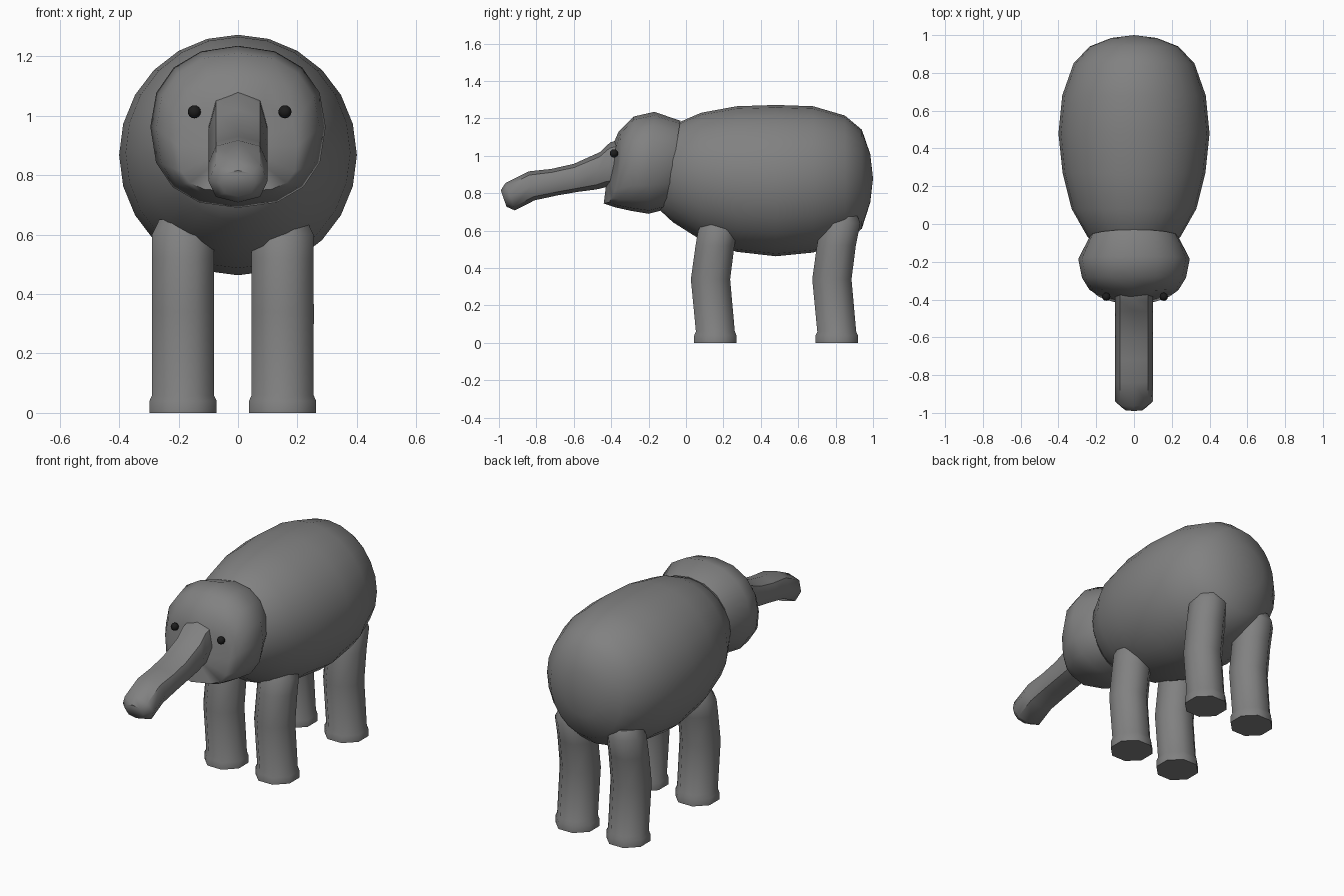
import bpy, bmesh, math
from mathutils import Vector

if "Cube" in bpy.data.objects:
    bpy.data.objects.remove(bpy.data.objects["Cube"])


def material(name, rgb):
    m = bpy.data.materials.new(name)
    m.diffuse_color = (*rgb, 1)
    m.use_nodes = True
    m.node_tree.nodes["Principled BSDF"].inputs["Base Color"].default_value = m.diffuse_color
    return m


GREY = material("grey_hide", (0.22, 0.22, 0.22))
BLACK = material("black_eye", (0.012, 0.012, 0.012))


def finish(bm, name, mat, angle=50):
    bmesh.ops.recalc_face_normals(bm, faces=bm.faces)
    me = bpy.data.meshes.new(name)
    bm.to_mesh(me)
    bm.free()
    me.materials.append(mat)
    ob = bpy.data.objects.new(name, me)
    bpy.context.collection.objects.link(ob)
    bpy.ops.object.select_all(action='DESELECT')
    ob.select_set(True)
    bpy.context.view_layer.objects.active = ob
    bpy.ops.object.shade_smooth_by_angle(angle=math.radians(angle))
    return ob


def loft(name, rings, mat=GREY, start_pole=None, end_pole=None):
    """Skin a list of rings; each end closes with a pole point or a flat cap."""
    bm = bmesh.new()
    vs = [[bm.verts.new(p) for p in r] for r in rings]
    n = len(rings[0])
    for a, b in zip(vs, vs[1:]):
        for i in range(n):
            j = (i + 1) % n
            bm.faces.new((a[i], a[j], b[j], b[i]))
    for ring, pole in ((vs[0], start_pole), (vs[-1], end_pole)):
        if pole:
            p = bm.verts.new(pole)
            for i in range(n):
                bm.faces.new((ring[i], ring[(i + 1) % n], p))
        else:
            bm.faces.new(ring)
    return finish(bm, name, mat)


def spow(v, p):
    return math.copysign(abs(v) ** p, v)


# Body: round rings along y (y, half width, top, bottom)
body = [(-0.14, 0.17, 1.08, 0.71), (-0.07, 0.245, 1.165, 0.645),
        (0.08, 0.33, 1.23, 0.55), (0.27, 0.378, 1.265, 0.487),
        (0.48, 0.40, 1.272, 0.463), (0.68, 0.38, 1.265, 0.483),
        (0.85, 0.32, 1.215, 0.535), (0.94, 0.235, 1.14, 0.61),
        (0.985, 0.12, 1.01, 0.75)]
rings = []
for y, w, zt, zb in body:
    rings.append([Vector((w * math.sin(a), y, (zt + zb) / 2 + (zt - zb) / 2 * math.cos(a)))
                  for a in (math.tau * i / 24 for i in range(24))])
loft("body", rings, start_pole=(0, -0.18, 0.9), end_pole=(0, 1.0, 0.88))

# Head: tilted rings (y top, y bottom, half width, top, bottom, squareness of jaw, side sweep)
head = [(-0.03, -0.105, 0.235, 1.188, 0.715, 0.9, 0),
        (-0.17, -0.20, 0.295, 1.235, 0.69, 0.85, 0),
        (-0.28, -0.29, 0.275, 1.21, 0.705, 0.8, 0),
        (-0.36, -0.38, 0.235, 1.13, 0.725, 0.7, 0.02),
        (-0.395, -0.44, 0.20, 1.05, 0.745, 0.6, 0.05)]
rings = []
for yt, yb, w, zt, zb, jaw, sweep in head:
    ring = []
    for i in range(16):
        a = math.tau * i / 16
        p = 0.9 if math.cos(a) > 0 else jaw
        x = w * spow(math.sin(a), p)
        z = (zt + zb) / 2 + (zt - zb) / 2 * spow(math.cos(a), p)
        y = yb + (yt - yb) * (z - zb) / (zt - zb) + sweep * abs(x) / w
        ring.append(Vector((x, y, z)))
    rings.append(ring)
loft("head", rings, end_pole=(0, -0.42, 0.9))

# Trunk: octagonal tube given by its upper and lower edges (y, z, y, z)
trunk = [(-0.36, 1.085, -0.36, 0.84), (-0.405, 1.072, -0.43, 0.832),
         (-0.46, 1.02, -0.48, 0.82), (-0.60, 0.957, -0.575, 0.808),
         (-0.72, 0.93, -0.69, 0.788), (-0.84, 0.917, -0.81, 0.762),
         (-0.965, 0.855, -0.915, 0.708)]
rings = []
for yt, zt, yb, zb in trunk:
    top, bot = Vector((0, yt, zt)), Vector((0, yb, zb))
    rings.append([(top + bot) / 2 + (top - bot) / 2 * spow(math.cos(a), 0.85)
                  + Vector((0.1 * spow(math.sin(a), 0.85), 0, 0))
                  for a in (math.tau * i / 8 for i in range(8))])
# rounded tip
tip = [Vector((0, -0.975, 0.772)) + (v - (top + bot) / 2) * 0.6 for v in rings[-1]]
loft("trunk", rings + [tip])

# Legs: bent octagonal columns with a flared foot (z, y shift, radius)
leg = [(0.0, 0.0, 0.113), (0.04, 0.0, 0.113), (0.06, 0.0, 0.104),
       (0.34, -0.026, 0.105), (0.52, -0.002, 0.104), (0.64, 0.012, 0.104), (0.69, 0.015, 0.08)]
for side, x in (("left", -0.185), ("right", 0.15)):
    for end, y in (("front", 0.157), ("hind", 0.806)):
        lift = 0.0 if end == "hind" else -0.04
        rings = []
        for k, (z, dy, r) in enumerate(leg):
            if k > 4:
                z += lift
            if end == "hind" and k > 4:
                dy += 0.01
            r /= math.cos(math.pi / 8)
            rings.append([Vector((x + r * math.cos(a), y + dy + r * math.sin(a), z))
                          for a in (math.tau * (i + 0.5) / 8 for i in range(8))])
        loft(f"{side}_{end}_leg", rings)

# Eyes
for side, x in (("left", -0.147), ("right", 0.158)):
    bm = bmesh.new()
    bmesh.ops.create_uvsphere(bm, u_segments=12, v_segments=8, radius=0.022)
    bmesh.ops.translate(bm, verts=bm.verts, vec=(x, -0.385, 1.013))
    finish(bm, f"{side}_eye", BLACK)
